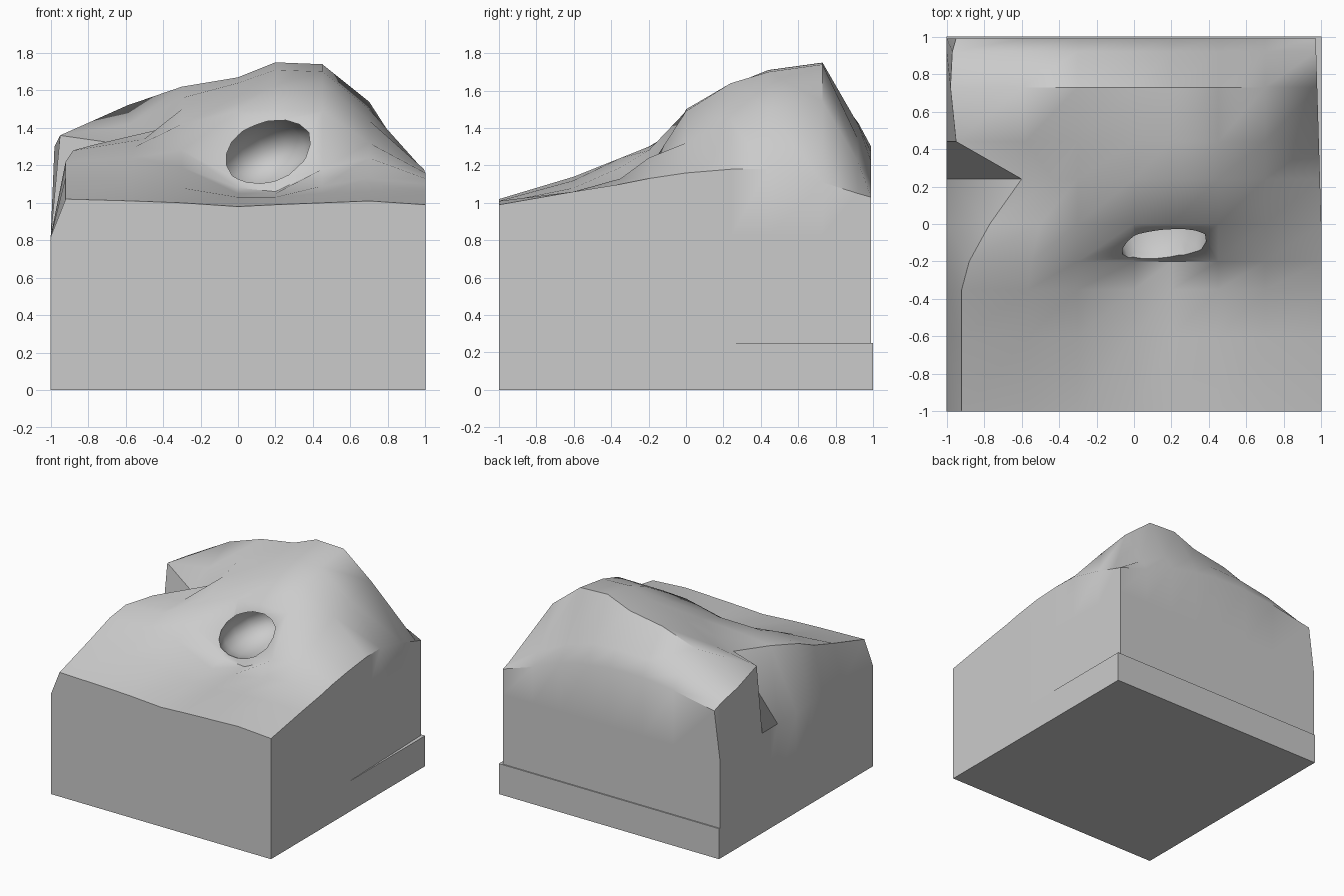
import bpy, bmesh
from math import radians

if "Cube" in bpy.data.objects:
    bpy.data.objects.remove(bpy.data.objects["Cube"])

# Base slab
bpy.ops.mesh.primitive_cube_add(size=1, location=(0, 0, 0.125))
base = bpy.context.object
base.name = "base_slab"
base.scale = (2, 2, 0.25)

# Hill surface: column positions, then per row (y, left rim x, heights)
cols = [-1, -.6, -.3, 0, .2, .45, .7, 1]
rows = [
    (-1.0, -.92, [1.02, 1.01, 1.00, .98, .99, 1.00, 1.01, .99]),
    (-.60, -.92, [1.14, 1.12, 1.08, 1.03, 1.03, 1.05, 1.06, 1.06]),
    (-.35, -.92, [1.22, 1.24, 1.19, 1.05, 1.05, 1.09, 1.13, 1.10]),
    (-.20, -.88, [1.28, 1.30, 1.28, 1.08, 1.06, 1.18, 1.24, 1.13]),
    (0.00, -.77, [1.31, 1.34, 1.42, 1.49, 1.50, 1.49, 1.32, 1.16]),
    (0.24, -.60, [1.31, 1.39, 1.50, 1.57, 1.63, 1.64, 1.44, 1.18]),
    (0.44, -.95, [1.36, 1.42, 1.56, 1.64, 1.71, 1.70, 1.50, 1.18]),
    (0.73, -.98, [1.30, 1.52, 1.62, 1.67, 1.75, 1.74, 1.54, 1.11]),
    (0.92, -.97, [1.25, 1.37, 1.42, 1.43, 1.42, 1.34, 1.22, 1.05]),
    (0.99, -.95, [1.20, 1.27, 1.30, 1.30, 1.27, 1.22, 1.12, 1.03]),
]
bm = bmesh.new()
grid = []
for y, rim, zs in rows:
    line = []
    for x, z in zip(cols, zs):
        if x < -.3:
            x = -.3 + (x + .3) * (-.3 - rim) / .7
        if x == 1:
            x = 1 - .03 * max(0, y)
        line.append(bm.verts.new((x, y, z)))
    grid.append(line)
nr, nc = len(rows), len(cols)
for j in range(nr - 1):
    for i in range(nc - 1):
        bm.faces.new((grid[j][i], grid[j][i + 1], grid[j + 1][i + 1], grid[j + 1][i]))

# Side walls: the left rim slopes out to a vertical lower wall
ring = grid[0] + [r[-1] for r in grid[1:]] + grid[-1][-2::-1] + [grid[j][0] for j in range(nr - 2, 0, -1)]
left = {r[0] for r in grid}


def lower_ring(z):
    return [bm.verts.new((-1 if v in left else v.co.x, v.co.y, z)) for v in ring]


levels = [ring, lower_ring(.82), lower_ring(.24)]
n = len(ring)
for upper, lower in zip(levels, levels[1:]):
    for k in range(n):
        m = (k + 1) % n
        bm.faces.new((upper[m], upper[k], lower[k], lower[m]))
bm.faces.new(levels[-1])
bmesh.ops.recalc_face_normals(bm, faces=bm.faces)
me = bpy.data.meshes.new("hill")
bm.to_mesh(me)
bm.free()
hill = bpy.data.objects.new("hill", me)
bpy.context.collection.objects.link(hill)

# Cave hollowed from the front slope
bpy.ops.mesh.primitive_uv_sphere_add(segments=14, ring_count=9, location=(.15, .02, 1.25),
                                     rotation=(0, radians(-22), 0))
cutter = bpy.context.object
cutter.name = "cave_cutter"
cutter.scale = (.27, .32, .18)
cutter.hide_render = True
bpy.context.view_layer.update()
mod = hill.modifiers.new("cave", 'BOOLEAN')
mod.operation = 'DIFFERENCE'
mod.object = cutter
mod.solver = 'EXACT'
bpy.ops.object.select_all(action='DESELECT')
hill.select_set(True)
bpy.context.view_layer.objects.active = hill
bpy.ops.object.modifier_apply(modifier="cave")
bpy.data.objects.remove(cutter)
bpy.ops.object.shade_smooth_by_angle(angle=radians(40))
